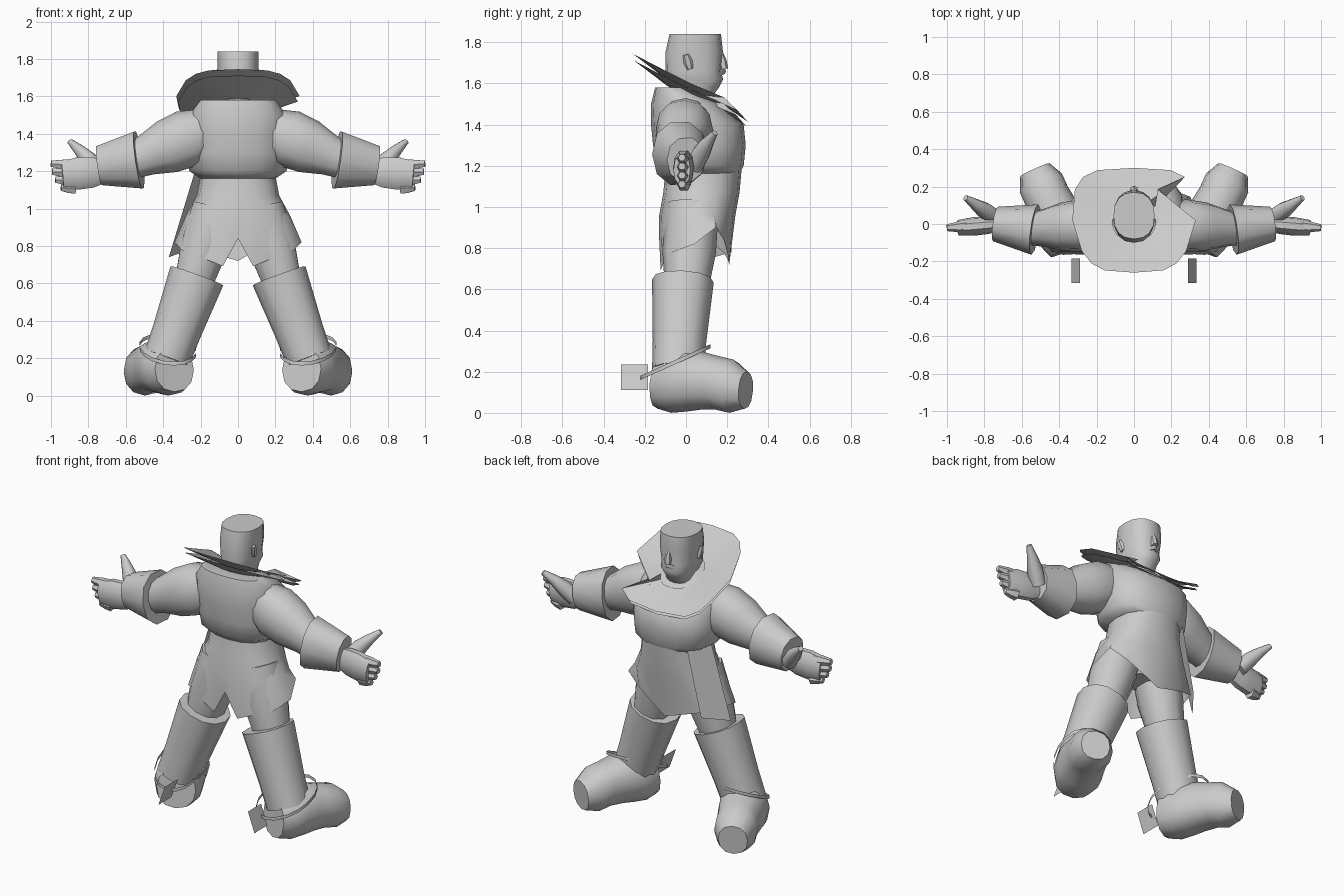
import bpy, bmesh
from math import sin, cos, pi, radians, copysign
from mathutils import Vector

if "Cube" in bpy.data.objects:
    bpy.data.objects.remove(bpy.data.objects["Cube"], do_unlink=True)

GREY = (.6, .6, .6, 1)
material = bpy.data.materials.new("plain grey")
material.use_nodes = True
material.diffuse_color = GREY
material.node_tree.nodes["Principled BSDF"].inputs["Base Color"].default_value = GREY


def skin(name, rings, cap=True, closed=True, angle=50):
    """Skin a list of equal point rings into one object."""
    bm = bmesh.new()
    loops = [[bm.verts.new(point) for point in ring] for ring in rings]
    count = len(loops[0])
    for lower, upper in zip(loops, loops[1:]):
        for i in range(count if closed else count - 1):
            j = (i + 1) % count
            bm.faces.new((lower[i], lower[j], upper[j], upper[i]))
    if cap:
        bm.faces.new(loops[0])
        bm.faces.new(loops[-1])
    bmesh.ops.recalc_face_normals(bm, faces=bm.faces)
    mesh = bpy.data.meshes.new(name)
    bm.to_mesh(mesh)
    bm.free()
    mesh.materials.append(material)
    part = bpy.data.objects.new(name, mesh)
    bpy.context.collection.objects.link(part)
    bpy.ops.object.select_all(action='DESELECT')
    part.select_set(True)
    bpy.context.view_layer.objects.active = part
    bpy.ops.object.shade_smooth_by_angle(angle=radians(angle))
    return part


def outline(sides, power):
    """Rounded-square unit outline."""
    for i in range(sides):
        turn = 2 * pi * i / sides
        yield [copysign(abs(v) ** power, v) for v in (cos(turn), sin(turn))]


def level(z, half_width, back, front, power=.85):
    """Horizontal ring between a back and a front depth."""
    middle, half_depth = (back + front) / 2, (front - back) / 2
    return [Vector((half_width * u, middle + half_depth * v, z)) for u, v in outline(16, power)]


def limb(name, start, end, radii, side=(0, 1, 0), ratio=1, bow=(0, 0, 0), sides=10):
    """Tube with evenly spaced radii; ratio scales it along side, bow bends its middle."""
    start, end, bow = Vector(start), Vector(end), Vector(bow)
    axis = (end - start).normalized()
    along = Vector(side)
    along = (along - axis * along.dot(axis)).normalized()
    across = axis.cross(along)
    rings = []
    for i, radius in enumerate(radii):
        t = i / (len(radii) - 1)
        centre = start.lerp(end, t) + bow * sin(pi * t)
        rings.append([centre + radius * (along * ratio * u + across * v)
                      for u, v in outline(sides, .9)])
    return skin(name, rings)


def mirrored(part):
    """Copy a left part to the right side."""
    mesh = part.data.copy()
    for vertex in mesh.vertices:
        vertex.co.x *= -1
    mesh.flip_normals()
    twin = bpy.data.objects.new(part.name.replace("left", "right"), mesh)
    bpy.context.collection.objects.link(twin)


# Torso, rounded under the jacket hem
skin("torso", [
    level(1.58, half_width=.2, back=-.15, front=.03),
    level(1.5, half_width=.26, back=-.17, front=.17),
    level(1.4, half_width=.27, back=-.17, front=.28),
    level(1.3, half_width=.27, back=-.16, front=.29),
    level(1.2, half_width=.26, back=-.14, front=.28),
    level(1.16, half_width=.2, back=-.1, front=.26)])


# Coat skirt: notched at the back, pointed at the front, cut higher on the left
HEM_WIDTH = .34


def hem_height(point):
    reach = abs(point.x)
    if reach > .33:
        return .82
    if point.y < 0:
        return .66 + .4 * reach if reach > .01 else .84
    return .72 + reach * (.6 if point.x > 0 else .3)


hem = level(0, HEM_WIDTH, back=-.13, front=.21, power=.5)
for point in hem:
    point.x *= (point.x / HEM_WIDTH) ** 2
    point.z = hem_height(point)
skin("coat_skirt", [
    level(1.18, half_width=.2, back=-.1, front=.27),
    level(1.07, half_width=.22, back=-.11, front=.26),
    level(.96, half_width=.28, back=-.13, front=.24), hem], cap=False)
skin("crotch", [
    level(1, half_width=.22, back=-.1, front=.17),
    level(.84, half_width=.1, back=-.06, front=.12)])
skin("coat_side_flap", [
    [(-.17, .23, 1.18), (-.23, .08, 1.2)],
    [(-.26, .22, .78), (-.37, .08, .74)]], cap=False, closed=False)

# Head, flat on top
skin("head", [
    level(1.5, half_width=.09, back=-.07, front=.1),
    level(1.58, half_width=.08, back=-.08, front=.16),
    level(1.62, half_width=.1, back=-.1, front=.18),
    level(1.66, half_width=.1, back=-.1, front=.17),
    level(1.75, half_width=.11, back=-.1, front=.18),
    level(1.84, half_width=.11, back=-.08, front=.17)])
limb("nose", start=(0, .17, 1.75), end=(0, .185, 1.67), radii=[.01, .02, .02], sides=6)
limb("moustache", start=(-.05, .15, 1.64), end=(.05, .15, 1.64),
     radii=[.01, .015, .01], bow=(0, .03, .02), sides=6)
mirrored(limb("left_ear", start=(.1, .02, 1.67), end=(.11, 0, 1.74),
              radii=[.01, .015, .01], ratio=1.5, sides=6))


# Wide two-layer collar sloping down to the chest, with a notch at the left front
def collar(name, drop, scale):
    inner = level(-.03, half_width=.12, back=-.09, front=.16)
    outer = level(0, half_width=.33, back=-.26, front=.3, power=.55)
    for point in outer:
        point.x *= scale * (1 + .8 * min(point.y, 0))
        point.y *= scale
        point.z += .1 * max(0, -point.y)
    outer[1].x *= .4
    for point in inner + outer:
        point.z += 1.61 - drop - .42 * point.y - .7 * max(0, point.y - .2)
    skin(name, [outer, inner], cap=False, angle=30)


collar("collar_top", drop=0, scale=1)
collar("collar_under", drop=.03, scale=.97)

# Arms and flared cuffs
mirrored(limb("left_arm", start=(.16, 0, 1.42), end=(.6, -.03, 1.24),
              radii=[.12, .155, .145, .11, .09], ratio=.9, sides=12))
mirrored(limb("left_cuff", start=(.53, -.03, 1.26), end=(.74, 0, 1.23),
              radii=[.16, .11], ratio=.85))

# Hands
mirrored(limb("left_palm", start=(.7, 0, 1.2), end=(.94, -.02, 1.18),
              radii=[.06, .085, .09, .075], ratio=.55))
for i, finger in enumerate(("index", "middle", "ring", "little")):
    z = 1.23 - .04 * i
    mirrored(limb(f"left_{finger}_finger", start=(.87, -.01, z),
                  end=(1 - .006 * i * i, -.02, z + .01 - .003 * i),
                  radii=[.035, .03, .018], sides=6))
mirrored(limb("left_thumb", start=(.75, .04, 1.2), end=(.9, .14, 1.36),
              radii=[.045, .045, .03, .015], bow=(0, 0, .01), sides=8))

# Thighs and boots
mirrored(limb("left_thigh", start=(.12, .03, 1), end=(.25, 0, .56), radii=[.13, .13, .1]))
mirrored(limb("left_boot_shaft", start=(.22, -.015, .64), end=(.38, -.04, .2),
              radii=[.15, .14, .13, .125], sides=12))
mirrored(limb("left_boot_foot", start=(.34, -.13, .14), end=(.53, .29, .11),
              radii=[.12, .15, .15, .14, .13, .13, .09], side=(1, 0, 0),
              ratio=.95, bow=(0, 0, .03), sides=12))

# Spurs: a sloping strap round the ankle and a leaning square plate
strap = level(.26, half_width=.15, back=-.22, front=.12, power=1)
for point in strap:
    point += Vector((.385 + .2 * point.y, 0, .45 * point.y))
rise = Vector((0, 0, .02))
mirrored(skin("left_spur_strap", [strap, [point + rise for point in strap]], cap=False))
mirrored(skin("left_spur_plate", [
    [(x, y, z) for y in (-.315, -.185)] for x, z in ((.335, .11), (.29, .235))],
    cap=False, closed=False))
